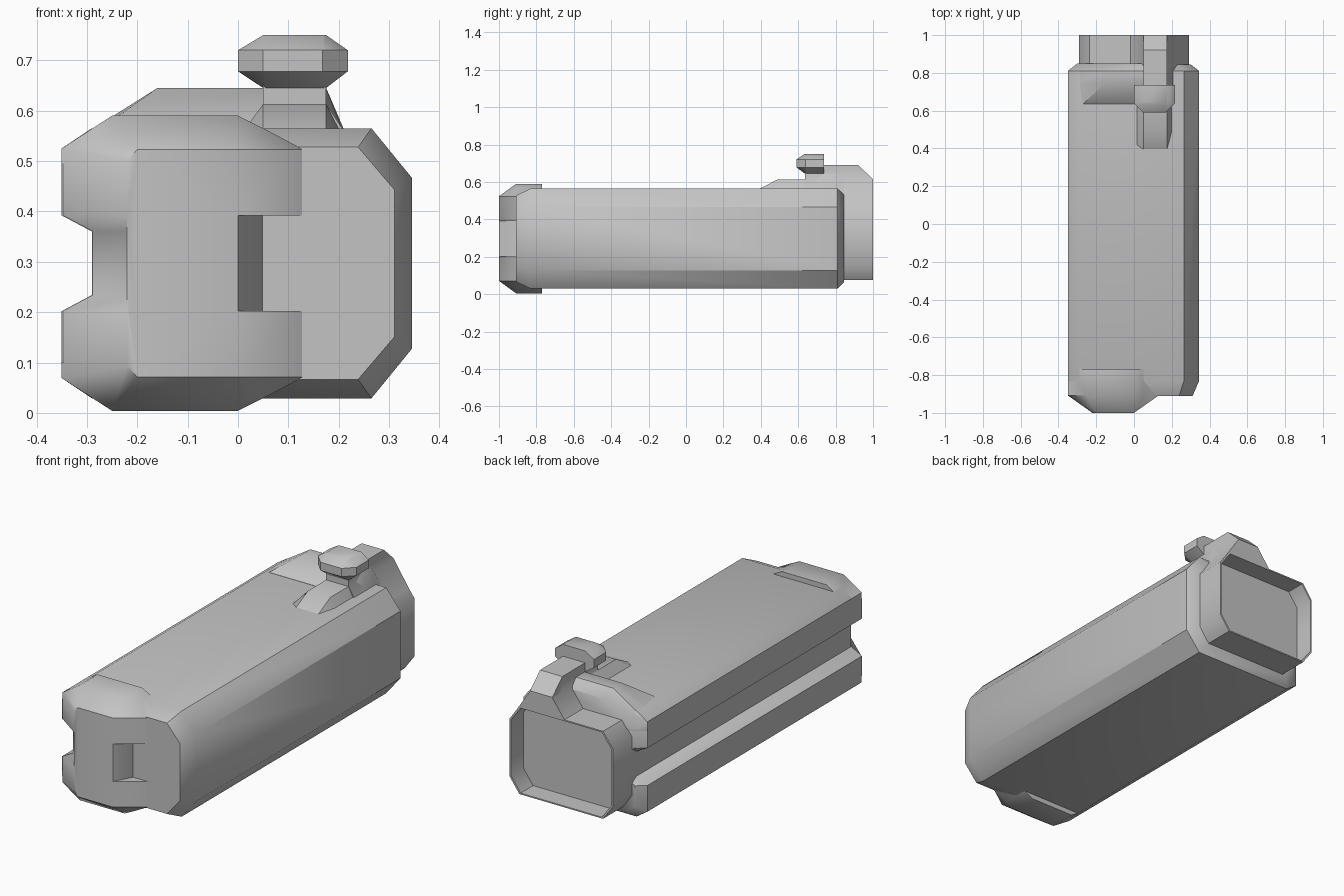
import bpy, bmesh

cube = bpy.data.objects.get("Cube")
if cube:
    bpy.data.objects.remove(cube, do_unlink=True)

grey = bpy.data.materials.new("plain grey")
grey.use_nodes = True
colour = (0.55, 0.55, 0.55, 1)
grey.diffuse_color = colour
grey.node_tree.nodes["Principled BSDF"].inputs["Base Color"].default_value = colour


def loft(name, sections, axis="y"):
    """Skin a list of (position, outline) sections along an axis, with end caps."""
    bm = bmesh.new()
    rings = []
    for pos, outline in sections:
        rings.append([bm.verts.new((a, pos, b) if axis == "y" else (a, b, pos))
                      for a, b in outline])
    n = len(rings[0])
    for r, s in zip(rings, rings[1:]):
        for i in range(n):
            j = (i + 1) % n
            bm.faces.new((r[i], r[j], s[j], s[i]))
    bm.faces.new(rings[0])
    bm.faces.new(rings[-1])
    bmesh.ops.remove_doubles(bm, verts=bm.verts, dist=0.0005)
    bmesh.ops.recalc_face_normals(bm, faces=bm.faces)
    mesh = bpy.data.meshes.new(name)
    bm.to_mesh(mesh)
    bm.free()
    mesh.materials.append(grey)
    obj = bpy.data.objects.new(name, mesh)
    bpy.context.collection.objects.link(obj)
    bpy.ops.object.select_all(action="DESELECT")
    obj.select_set(True)
    bpy.context.view_layer.objects.active = obj
    bpy.ops.object.shade_smooth_by_angle(angle=0.65)
    return obj


MID = 0.297


def mirror_z(upper):
    """Close an upper half outline with its mirror image about mid height."""
    return upper + [(x, 2 * MID - z) for x, z in reversed(upper)]


def shrink(outline, sx, sz, right_only=False):
    return [(x if right_only and x < 0 else x * sx,
             MID + (z - MID) * (1 if abs(z - MID) < 0.11 else sz)) for x, z in outline]


# Main body with a groove along one side
groove = [(-0.29, 0.36), (-0.35, 0.392)]
body = mirror_z(groove + [(-0.35, 0.525), (-0.29, 0.565), (0.265, 0.565), (0.345, 0.467)])
loft("main_body", [(-0.91, shrink(body, 0.9, 0.86, True)), (-0.83, body),
                   (0.81, body), (0.845, shrink(body, 0.87, 0.87))])

# Raised front cap, notched on both sides
cap = mirror_z(groove + [(-0.35, 0.525), (-0.25, 0.59), (0, 0.59), (0.05, 0.565),
                         (0.13, 0.523), (0.13, 0.392), (0.05, 0.392)])
nose = mirror_z([(-0.22, 0.36), (-0.22, 0.392), (-0.22, 0.5), (-0.2, 0.523), (0, 0.523),
                 (0, 0.523), (0, 0.523), (0, 0.392), (0, 0.392)])
loft("front_cap", [(-0.77, cap), (-0.908, cap), (-1, nose)])

# Rear neck with a recessed end
neck = mirror_z([(-0.29, 0.444), (-0.235, 0.519), (0.235, 0.519), (0.29, 0.444)])
inner = shrink(neck, 0.97, 0.97)
loft("rear_neck", [(0.8, neck), (1, neck), (1, inner), (0.9, inner)])


# Sloped hood at the back of the top
def hood_section(left, low, crest_x, crest_z, right, right_z):
    return [(left, 0.48), (left, low), (crest_x, crest_z),
            (0.175, crest_z), (right, right_z), (right, 0.48)]


loft("rear_hood", [(0.635, hood_section(-0.28, 0.56, -0.27, 0.566, 0.2, 0.55)),
                   (0.74, hood_section(-0.31, 0.55, -0.16, 0.645, 0.21, 0.555)),
                   (0.81, hood_section(-0.35, 0.525, -0.16, 0.645, 0.21, 0.555)),
                   (0.85, hood_section(-0.3, 0.49, -0.14, 0.6, 0.22, 0.54))])


# Flared fin over the neck
def fin_section(top):
    return [(-0.02, 0.516), (0.05, 0.613), (0.05, top), (0.175, top),
            (0.175, 0.613), (0.28, 0.455), (0.23, 0.516)]


loft("rear_fin", [(0.635, fin_section(0.69)), (0.92, fin_section(0.69)),
                  (1, fin_section(0.615))])


# Ramp in front of the fin
def ramp_section(z):
    return [(0, 0.545), (0.05, z), (0.175, z), (0.21, 0.545)]


loft("top_ramp", [(0.39, ramp_section(0.562)), (0.49, ramp_section(0.613)),
                  (0.7, ramp_section(0.613))])


# Bevelled knob on top
def knob_section(x0, x1, y0, y1, cut):
    return [(x0, 0.737), (x0, y1), (x0 + cut, y0), (x1 - cut, y0), (x1, y1), (x1, 0.737)]


small = knob_section(0.05, 0.175, 0.635, 0.645, 0.005)
large = knob_section(0, 0.218, 0.59, 0.64, 0.05)
loft("top_knob", [(0.645, small), (0.678, large), (0.72, large), (0.75, small)], "z")
